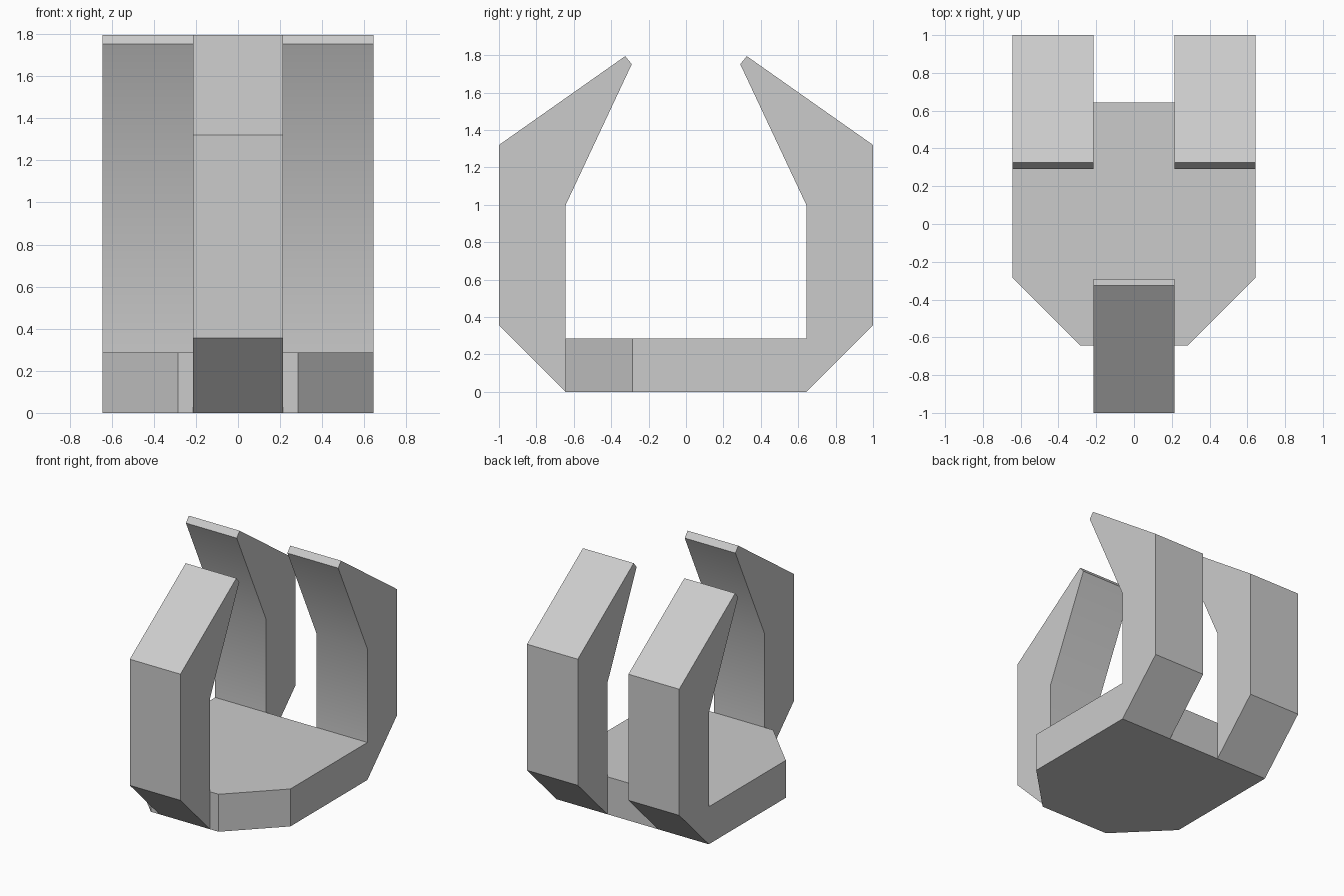
import bpy
import bmesh
import math
from mathutils import Vector

cube = bpy.data.objects.get("Cube")
if cube:
    bpy.data.objects.remove(cube, do_unlink=True)

GREY = (0.6, 0.6, 0.6, 1.0)
grey = bpy.data.materials.new("plain grey")
grey.use_nodes = True
grey.diffuse_color = GREY
grey.node_tree.nodes["Principled BSDF"].inputs["Base Color"].default_value = GREY


def prism(name, points, offset):
    """Extrude a closed outline by the given offset."""
    bm = bmesh.new()
    face = bm.faces.new([bm.verts.new(p) for p in points])
    extruded = bmesh.ops.extrude_face_region(bm, geom=[face], use_keep_orig=True)
    moved = [g for g in extruded["geom"] if isinstance(g, bmesh.types.BMVert)]
    bmesh.ops.translate(bm, verts=moved, vec=Vector(offset))
    bmesh.ops.recalc_face_normals(bm, faces=bm.faces)
    mesh = bpy.data.meshes.new(name)
    bm.to_mesh(mesh)
    bm.free()
    mesh.materials.append(grey)
    obj = bpy.data.objects.new(name, mesh)
    bpy.context.collection.objects.link(obj)
    bpy.ops.object.select_all(action="DESELECT")
    obj.select_set(True)
    bpy.context.view_layer.objects.active = obj
    bpy.ops.object.shade_smooth_by_angle(angle=math.radians(30))
    return obj


HALF = 0.643      # half width of the palm
GAP = 0.214       # half width of a finger
PALM_TOP = 0.286

# Palm plate with its two front corners cut off
palm_outline = [(-HALF, HALF), (HALF, HALF), (HALF, -0.286),
                (0.286, -HALF), (-0.286, -HALF), (-HALF, -0.286)]
prism("palm", [(x, y, 0) for x, y in palm_outline], (0, 0, PALM_TOP))

# Side profile shared by all fingers: distance from centre, height
finger_profile = [(HALF, 0), (1, 0.357), (1, 1.32), (0.325, 1.795),
                  (0.29, 1.752), (HALF, 1), (HALF, PALM_TOP)]


def finger(name, x_start, x_end, side):
    outline = [(x_start, side * y, z) for y, z in finger_profile]
    prism(name, outline, (x_end - x_start, 0, 0))


# Two fingers behind, one thumb in front
finger("back_left_finger", GAP, HALF, 1)
finger("back_right_finger", -HALF, -GAP, 1)
finger("front_thumb", -GAP, GAP, -1)
